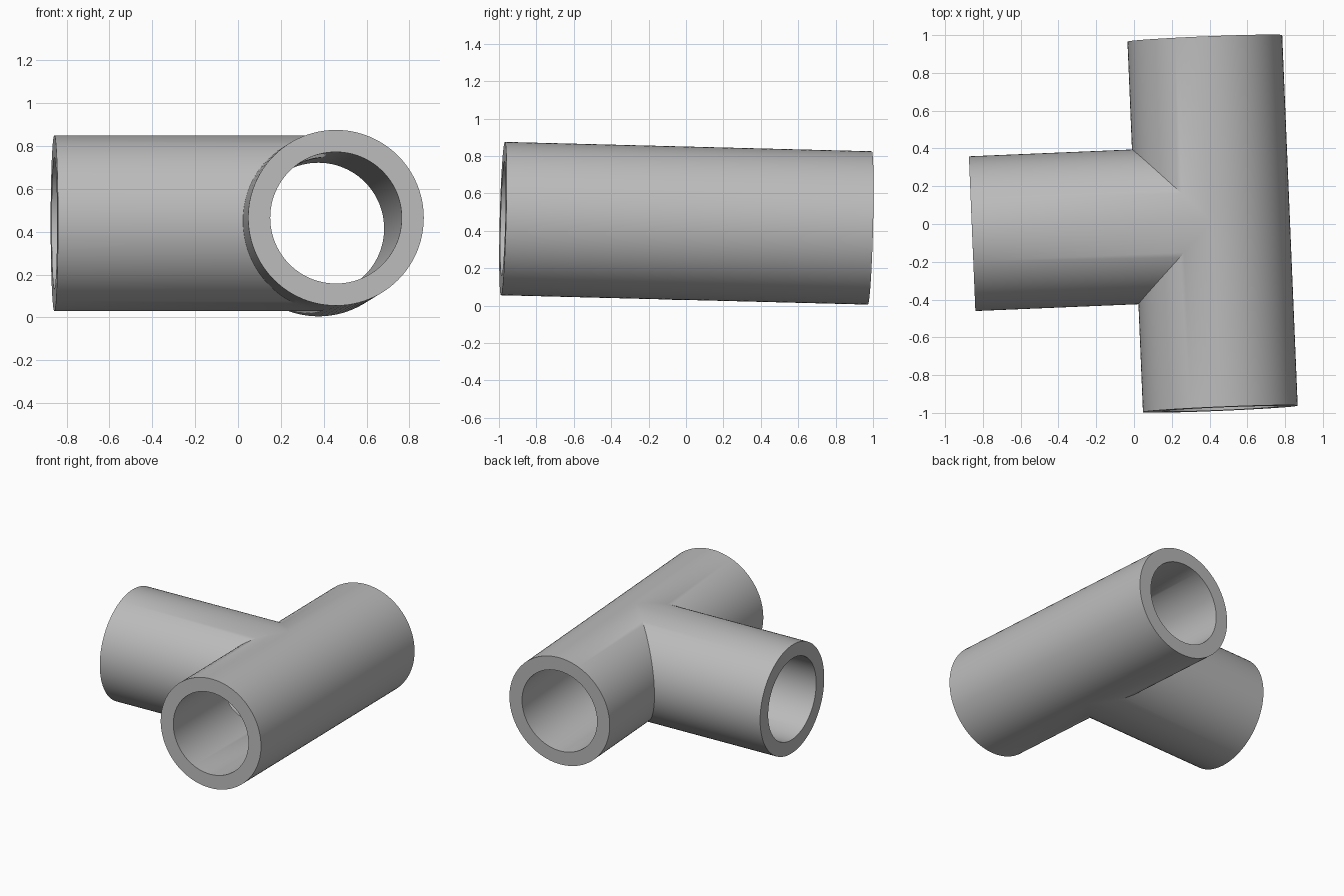
import bpy, bmesh
from math import sin, cos, pi, radians
from mathutils import Matrix, Vector

cube = bpy.data.objects.get("Cube")
if cube:
    bpy.data.objects.remove(cube, do_unlink=True)

OUTER, INNER = 0.41, 0.307
HALF_RUN, BRANCH = 0.982, 1.274
SEGMENTS = 96  # multiple of four, so run and branch share the mitre points

grey = bpy.data.materials.new("pipe_grey")
grey.use_nodes = True
colour = (0.5, 0.5, 0.5, 1)
grey.diffuse_color = colour
grey.node_tree.nodes["Principled BSDF"].inputs["Base Color"].default_value = colour


def run_point(radius, angle, side, at_end):
    """Point on the straight run: its open end, or the mitre with the branch."""
    x, z = radius * cos(angle), radius * sin(angle)
    return Vector((x, side * (HALF_RUN if at_end else max(0, -x)), z))


def branch_point(radius, angle, side, at_end):
    """Point on the side branch: its open end, or the mitre with the run."""
    y, z = radius * cos(angle), radius * sin(angle)
    return Vector((-BRANCH if at_end else -abs(y), y, z))


bm = bmesh.new()


def quad(*points):
    bm.faces.new([bm.verts.new(p) for p in points])


# Three arms, each with an outer wall, a bore and an end ring
for point, side in ((run_point, 1), (run_point, -1), (branch_point, 1)):
    for i in range(SEGMENTS):
        a, b = (2 * pi * k / SEGMENTS for k in (i, i + 1))
        for radius in (OUTER, INNER):
            quad(point(radius, a, side, True), point(radius, b, side, True),
                 point(radius, b, side, False), point(radius, a, side, False))
        quad(point(OUTER, a, side, True), point(OUTER, b, side, True),
             point(INNER, b, side, True), point(INNER, a, side, True))

bmesh.ops.remove_doubles(bm, verts=bm.verts, dist=0.0001)
bmesh.ops.recalc_face_normals(bm, faces=bm.faces)

# Tilt the fitting to its resting pose
y_axis = Vector((-0.082, 1.96, -0.05)).normalized()
z_axis = Vector((1, 0.04, 0)).cross(y_axis).normalized()
x_axis = y_axis.cross(z_axis)
pose = Matrix((x_axis, y_axis, z_axis)).transposed().to_4x4()
pose.translation = (0.416, 0.002, 0.44)
bm.transform(pose)

mesh = bpy.data.meshes.new("tee_pipe")
bm.to_mesh(mesh)
bm.free()
mesh.materials.append(grey)
tee = bpy.data.objects.new("tee_pipe", mesh)
bpy.context.collection.objects.link(tee)

bpy.ops.object.select_all(action='DESELECT')
tee.select_set(True)
bpy.context.view_layer.objects.active = tee
bpy.ops.object.shade_smooth_by_angle(angle=radians(30))
